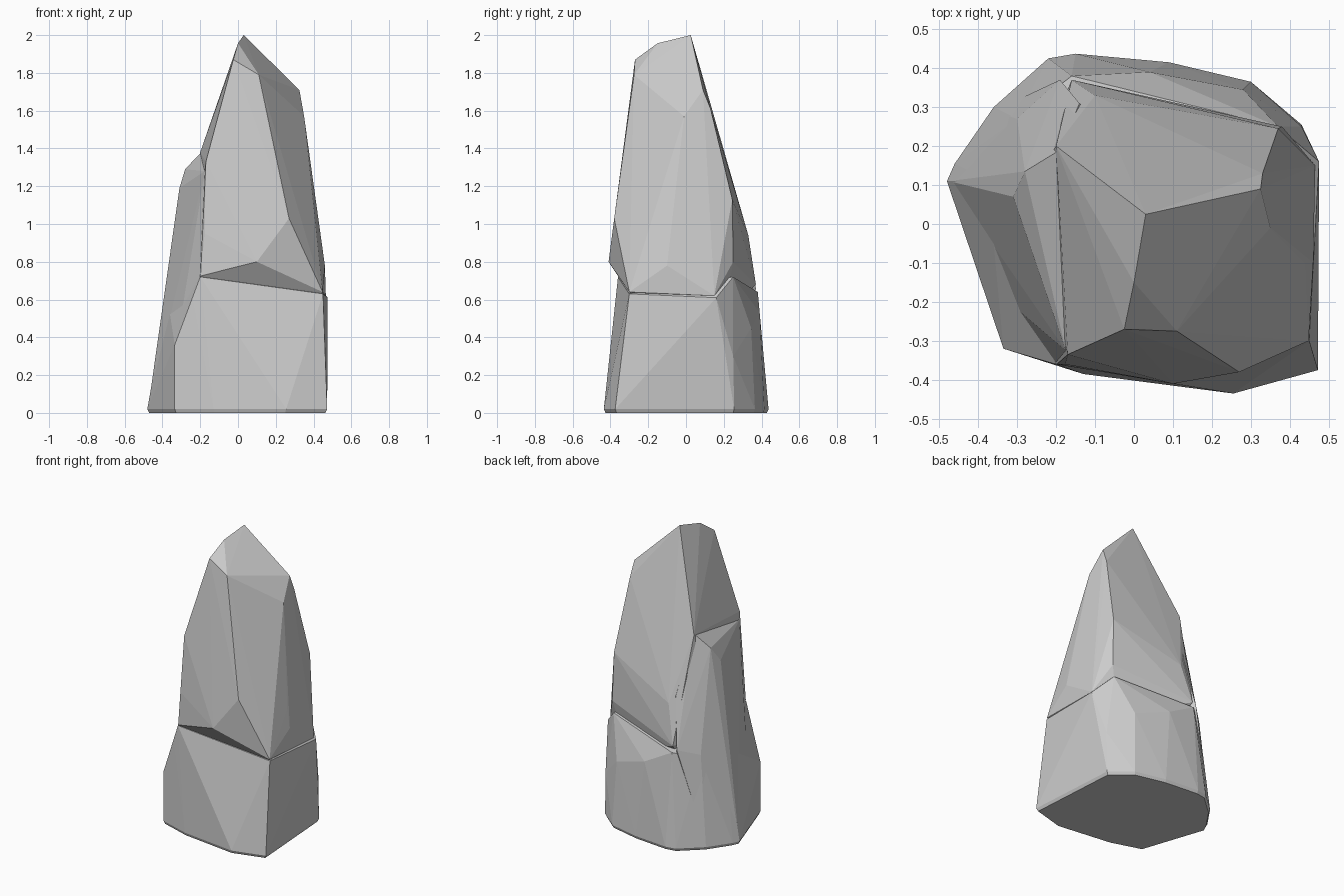
import bpy, bmesh

if "Cube" in bpy.data.objects:
    bpy.data.objects.remove(bpy.data.objects["Cube"])


def hull(name, pts):
    """Faceted convex stone chunk wrapped around its corner points."""
    bm = bmesh.new()
    for p in pts:
        bm.verts.new(p)
    res = bmesh.ops.convex_hull(bm, input=bm.verts[:])
    loose = [v for v in bm.verts if not v.link_faces]
    bmesh.ops.delete(bm, geom=loose, context='VERTS')
    bmesh.ops.recalc_face_normals(bm, faces=bm.faces[:])
    me = bpy.data.meshes.new(name)
    bm.to_mesh(me)
    bm.free()
    ob = bpy.data.objects.new(name, me)
    bpy.context.collection.objects.link(ob)
    return ob


# Footprint of the stone, with a tiny bevel at the ground
outline = [(-.48, .11), (-.46, .155), (-.36, .3), (-.22, .425), (-.15, .437),
           (.09, .415), (.3, .365), (.43, .255), (.472, -.375), (.255, -.435),
           (.09, -.41), (-.13, -.385), (-.335, -.32)]
base = [(x * .98, y * .98, 0) for x, y in outline]
base += [(x, y, .02) for x, y in outline]

# Lower block, from the ground to the front ledge
lower = hull("rock_pillar", base + [
    (-.335, -.32, .36), (-.24, -.35, .6), (-.2, -.36, .72), (.45, -.3, .63),
    (.475, .16, .61), (.43, .25, .3), (.37, .25, .72), (.28, .345, .45),
    (.04, .39, .53), (-.16, .38, .64), (-.3, .27, .6), (-.375, .11, .62)])

# Upper spire with slanted tip facets and overhanging front lip
upper = hull("upper_spire", [
    (.03, .025, 2), (0, -.15, 1.957), (-.025, -.27, 1.87), (.11, -.275, 1.79),
    (.325, .09, 1.71), (.33, .13, 1.61), (.35, -.01, 1.57),
    (-.2, .2, 1.38), (-.17, -.335, 1.33),
    (.27, -.38, 1.03), (.44, -.1, .91), (.37, .245, 1.13), (-.1, .33, .94),
    (-.177, -.36, .95), (.1, -.41, .8), (-.198, -.36, .725),
    (.448, -.3, .64), (.46, -.1, .78), (.38, .25, .8), (.465, .15, .62),
    (-.16, .37, .68), (-.27, .1, .7),
    (-.1, -.2, .5), (.3, -.2, .5), (.3, .2, .5), (-.1, .2, .5)])

# Shoulder slab leaning on the left flank
shoulder = hull("left_shoulder", [
    (-.475, .11, .03), (-.36, .29, .03), (-.38, -.15, .03),
    (-.375, .115, .68), (-.31, .07, 1.19), (-.28, .135, 1.29),
    (-.19, .19, 1.385), (-.175, -.325, 1.28), (-.2, -.355, .73),
    (-.3, .27, .62), (-.19, .37, .66), (-.14, .31, .99),
    (.1, 0, .05), (.1, 0, 1.2)])

# Fuse the chunks into one stone
for part in (upper, shoulder):
    mod = lower.modifiers.new("fuse", 'BOOLEAN')
    mod.operation = 'UNION'
    mod.solver = 'EXACT'
    mod.object = part
bpy.context.view_layer.update()
dg = bpy.context.evaluated_depsgraph_get()
fused = bpy.data.meshes.new_from_object(lower.evaluated_get(dg))
lower.modifiers.clear()
lower.data = fused
for part in (upper, shoulder):
    bpy.data.objects.remove(part)
for poly in fused.polygons:
    poly.use_smooth = False
